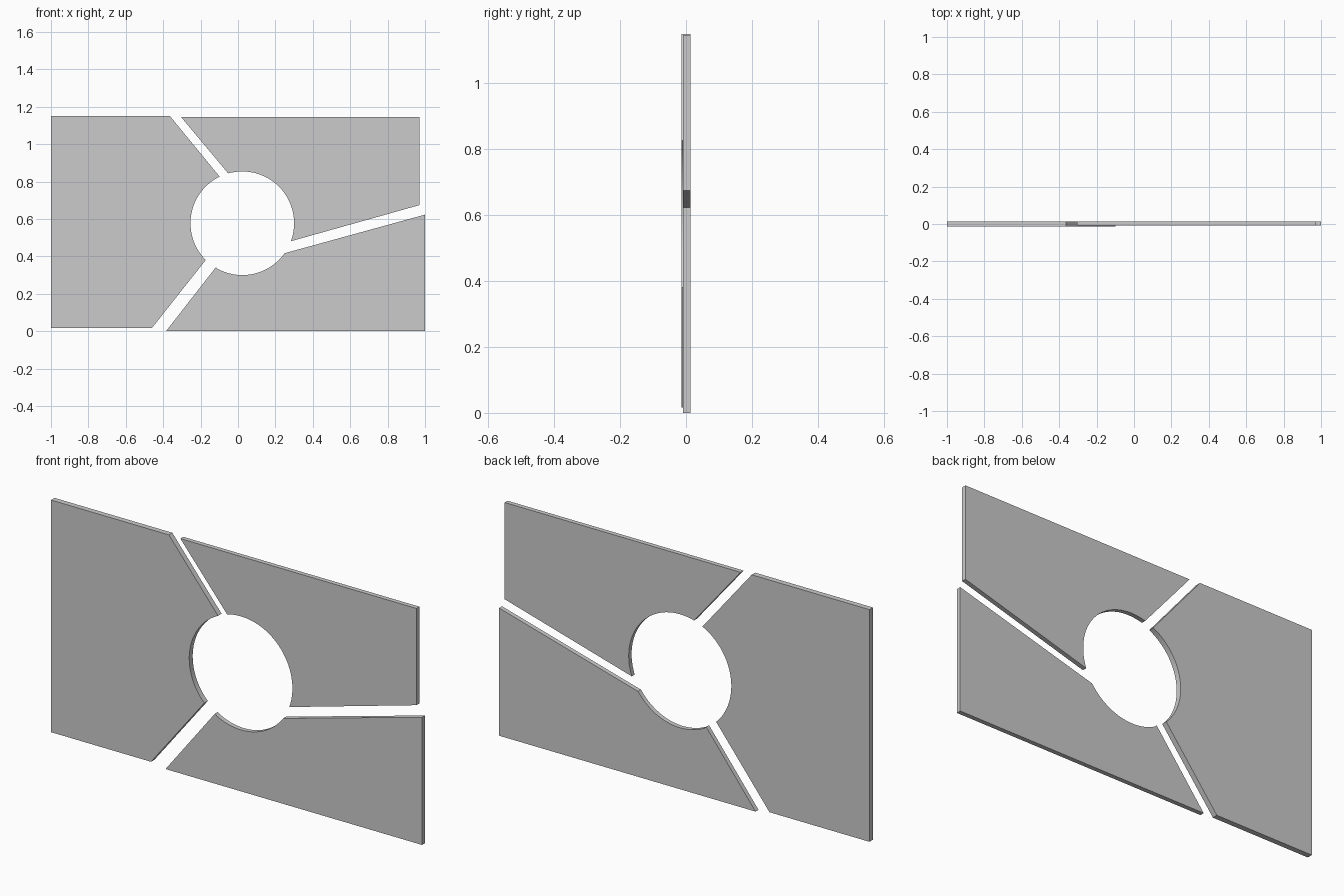
import bpy, bmesh
from math import atan2, cos, sin, tau, radians

if "Cube" in bpy.data.objects:
    bpy.data.objects.remove(bpy.data.objects["Cube"])

CX, CZ, R = 0.023, 0.577, 0.277   # shared central hole
BACK = 0.0135


def panel(name, outline, front, segments=32):
    """Extruded plate: outline corners run clockwise; its last point joins its
    first point along the central hole."""
    a0 = atan2(outline[-1][1] - CZ, outline[-1][0] - CX)
    a1 = atan2(outline[0][1] - CZ, outline[0][0] - CX)
    # walk the hole counter to the outline direction
    sweep = (a1 - a0) % tau
    arc = [(CX + R * cos(a0 + sweep * i / segments),
            CZ + R * sin(a0 + sweep * i / segments)) for i in range(1, segments)]
    bm = bmesh.new()
    verts = [bm.verts.new((x, front, z)) for x, z in list(outline) + arc]
    face = bm.faces.new(verts)
    ext = bmesh.ops.extrude_face_region(bm, geom=[face], use_keep_orig=True)
    moved = [g for g in ext["geom"] if isinstance(g, bmesh.types.BMVert)]
    bmesh.ops.translate(bm, verts=moved, vec=(0, BACK - front, 0))
    bmesh.ops.recalc_face_normals(bm, faces=bm.faces[:])
    mesh = bpy.data.meshes.new(name)
    bm.to_mesh(mesh)
    bm.free()
    obj = bpy.data.objects.new(name, mesh)
    bpy.context.collection.objects.link(obj)
    bpy.ops.object.select_all(action='DESELECT')
    obj.select_set(True)
    bpy.context.view_layer.objects.active = obj
    bpy.ops.object.shade_smooth_by_angle(angle=radians(30))
    return obj


# Left plate, slightly thicker towards the front
panel("left_panel", [(-0.172, 0.381), (-0.46, 0.017), (-1, 0.017),
                     (-1, 1.15), (-0.364, 1.15), (-0.098, 0.826)], -0.0135)

# Upper right plate
panel("upper_right_panel", [(-0.053, 0.844), (-0.305, 1.146), (0.97, 1.146),
                            (0.97, 0.674), (0.283, 0.481)], -0.009)

# Lower right plate
panel("lower_right_panel", [(0.25, 0.417), (1, 0.623), (1, 0),
                            (-0.385, 0), (-0.118, 0.342)], -0.009)
